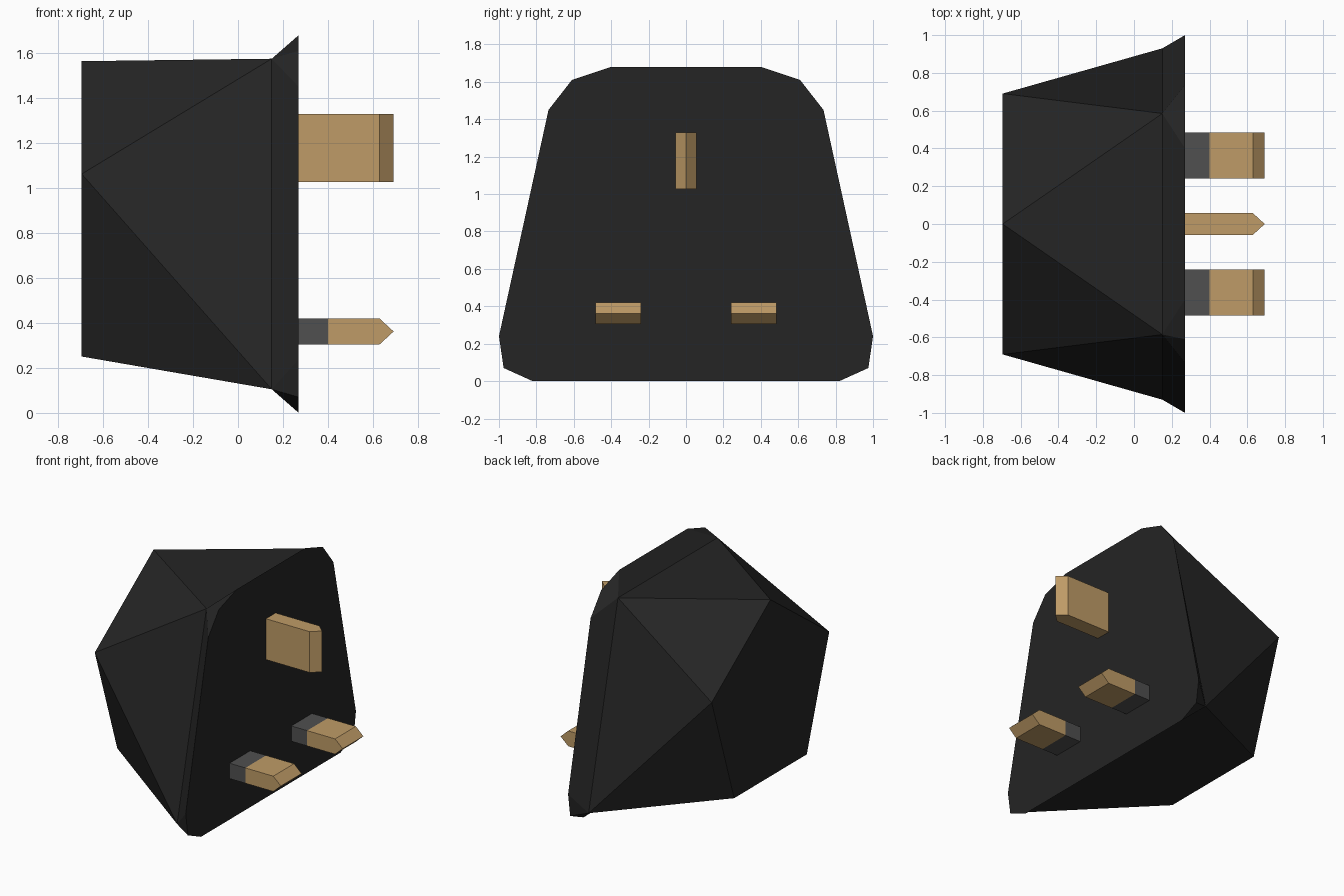
import bpy, bmesh, math

if "Cube" in bpy.data.objects:
    bpy.data.objects.remove(bpy.data.objects["Cube"])


def material(name, rgb):
    m = bpy.data.materials.new(name)
    m.diffuse_color = (*rgb, 1.0)
    m.use_nodes = True
    m.node_tree.nodes["Principled BSDF"].inputs["Base Color"].default_value = m.diffuse_color
    return m


BLACK = material("black plastic", (0.018, 0.018, 0.018))
GREY = material("grey insulation", (0.08, 0.08, 0.08))
BRASS = material("brass", (0.52, 0.33, 0.135))


def finish(name, bm, mat):
    bmesh.ops.recalc_face_normals(bm, faces=bm.faces)
    mesh = bpy.data.meshes.new(name)
    bm.to_mesh(mesh)
    bm.free()
    mesh.materials.append(mat)
    ob = bpy.data.objects.new(name, mesh)
    bpy.context.collection.objects.link(ob)
    return ob


def plug_body():
    bm = bmesh.new()

    def ring(x, pts):
        return [bm.verts.new((x, y, z)) for y, z in pts]

    # contact plate outline: lower right to upper right, then mirrored
    half = [(0.82, 0.0), (0.975, 0.07), (1.0, 0.24),
            (0.735, 1.45), (0.61, 1.61), (0.40, 1.68)]
    plate = ring(0.27, half + [(-y, z) for y, z in reversed(half)])
    # waist: br, tr, tl, bl
    waist = ring(0.15, [(0.93, 0.105), (0.585, 1.575),
                        (-0.585, 1.575), (-0.93, 0.105)])
    # back pentagon: top, right, bottom right, bottom left, left
    back = ring(-0.695, [(0.726 * math.sin(a), 0.838 + 0.726 * math.cos(a))
                         for a in (math.tau * i / 5 for i in range(5))])
    bm.faces.new(plate)
    bm.faces.new(back)

    # flared rim: a fan at each waist corner, a quad along each side
    for i in range(4):
        a, b, c = plate[3 * i:3 * i + 3]
        d = plate[(3 * i + 3) % 12]
        w, w2 = waist[i], waist[(i + 1) % 4]
        bm.faces.new((w, a, b))
        bm.faces.new((w, b, c))
        bm.faces.new((w, c, d, w2))

    # faceted shell from the waist to the pentagon
    br, tr, tl, bl = waist
    top, r, pr, pl, l = back
    for f in ((top, tr, tl), (top, r, tr), (top, tl, l),
              (r, br, tr), (l, tl, bl), (r, pr, br), (l, bl, pl),
              (pr, pl, bl, br)):
        bm.faces.new(f)
    finish("plug_body", bm, BLACK)


def prism(name, profile, centre, half_width, upright, mat):
    """Extrude an (x, thickness) profile along y, or along z if upright."""
    bm = bmesh.new()
    cy, cz = centre
    ends = []
    for w in (-half_width, half_width):
        ends.append([bm.verts.new((x, cy + t, cz + w) if upright
                                  else (x, cy + w, cz + t))
                     for x, t in profile])
    a, b = ends
    n = len(profile)
    bm.faces.new(a)
    bm.faces.new(b)
    for i in range(n):
        j = (i + 1) % n
        bm.faces.new((a[i], a[j], b[j], b[i]))
    finish(name, bm, mat)


def pin_profile(x0, t):
    return [(x0, -t), (0.63, -t), (0.692, 0), (0.63, t), (x0, t)]


plug_body()

# upright earth pin
prism("earth_pin", pin_profile(0.26, 0.057), (0, 1.178), 0.152, True, BRASS)

# pair of flat pins with insulating sleeves
for side, s in (("left", -1), ("right", 1)):
    c = (0.363 * s, 0.362)
    t = 0.057
    prism(side + "_pin", pin_profile(0.40, t), c, 0.122, False, BRASS)
    prism(side + "_pin_sleeve", [(0.26, -t), (0.40, -t), (0.40, t), (0.26, t)],
          c, 0.122, False, GREY)
